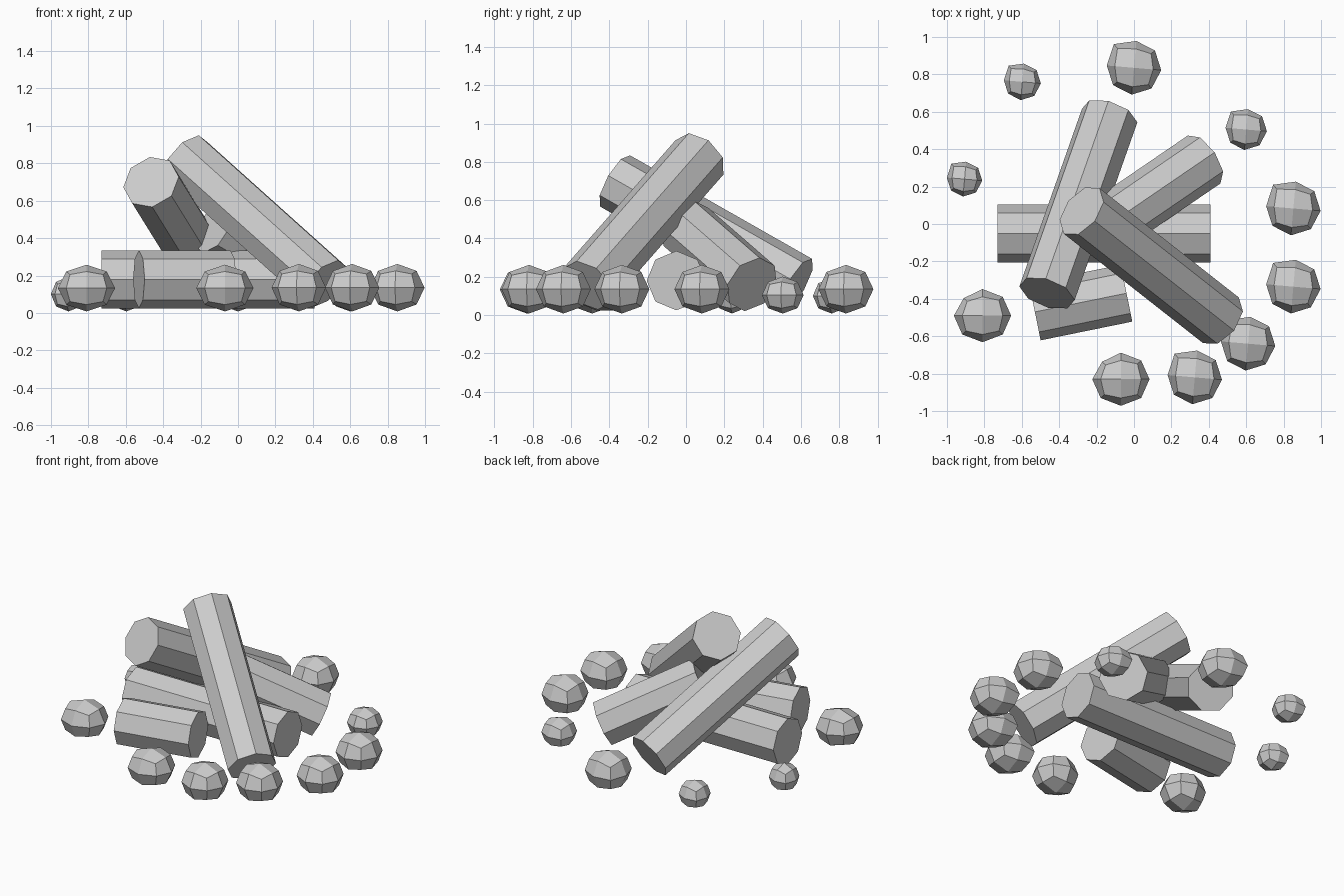
import bpy, bmesh, math
from mathutils import Vector, Matrix

if "Cube" in bpy.data.objects:
    bpy.data.objects.remove(bpy.data.objects["Cube"])


def finish(name, bm):
    me = bpy.data.meshes.new(name)
    bm.to_mesh(me)
    bm.free()
    ob = bpy.data.objects.new(name, me)
    bpy.context.collection.objects.link(ob)
    return ob


# Eight-sided log running from a to b, one corner facing up unless rolled
def log(name, a, b, roll=0, r=0.155):
    a, b = Vector(a), Vector(b)
    d = b - a
    bm = bmesh.new()
    bmesh.ops.create_cone(bm, cap_ends=True, segments=8, radius1=r, radius2=r,
                          depth=d.length)
    m = (Matrix.Translation((a + b) / 2)
         @ d.to_track_quat('Z', 'Y').to_matrix().to_4x4()
         @ Matrix.Rotation(math.radians(roll), 4, 'Z'))
    bm.transform(m)
    finish(name, bm)


# Rock: cube divided once and rounded, with one corner pushed in or out
def rock(name, x, y, sx, sy, sz, corner, turn):
    bm = bmesh.new()
    bmesh.ops.create_cube(bm, size=2)
    bmesh.ops.subdivide_edges(bm, edges=bm.edges[:], cuts=1, use_grid_fill=True)
    rot = Matrix.Rotation(math.radians(turn), 3, 'Z')
    for v in bm.verts:
        p = v.co.normalized()
        if p.x < -0.1 and p.y > 0.1:
            p.x *= corner
            p.y *= corner
        p = rot @ p
        v.co = (x + p.x * sx, y + p.y * sy, 0.008 + sz * (1 + p.z))
    finish(name, bm)


# Logs lying flat
log("long_flat_log", (-0.73, -0.05, 0.18), (0.41, -0.05, 0.18))
log("short_flat_log", (-0.53, -0.47, 0.18), (-0.04, -0.37, 0.18))

# Leaning logs, low end to high end
log("front_leaning_log", (-0.13, 0.58, 0.16), (-0.465, -0.37, 0.70), 12)
log("tall_leaning_log", (0.465, -0.515, 0.155), (-0.28, 0.07, 0.823))
log("back_leaning_log", (0.375, 0.345, 0.16), (-0.13, 0.0, 0.46))

# Ring of rocks: first two plain, the rest with one corner drawn out
for i, (x, y) in enumerate([(-0.81, -0.49), (-0.07, -0.83)]):
    rock(f"front_rock_{i + 1}", x, y, 0.153, 0.142, 0.125, 0.93, 0)

for i, (x, y, s) in enumerate([
        (0.325, -0.82, 1), (0.61, -0.64, 1), (0.852, -0.335, 1),
        (0.852, 0.083, 1), (0.0, 0.835, 1), (0.6, 0.505, 0.76),
        (-0.597, 0.76, 0.68), (-0.906, 0.24, 0.65)]):
    rock(f"ring_rock_{i + 1}", x, y, 0.146 * s, 0.144 * s, 0.127 * max(s, 0.73),
         1.15, -5)
